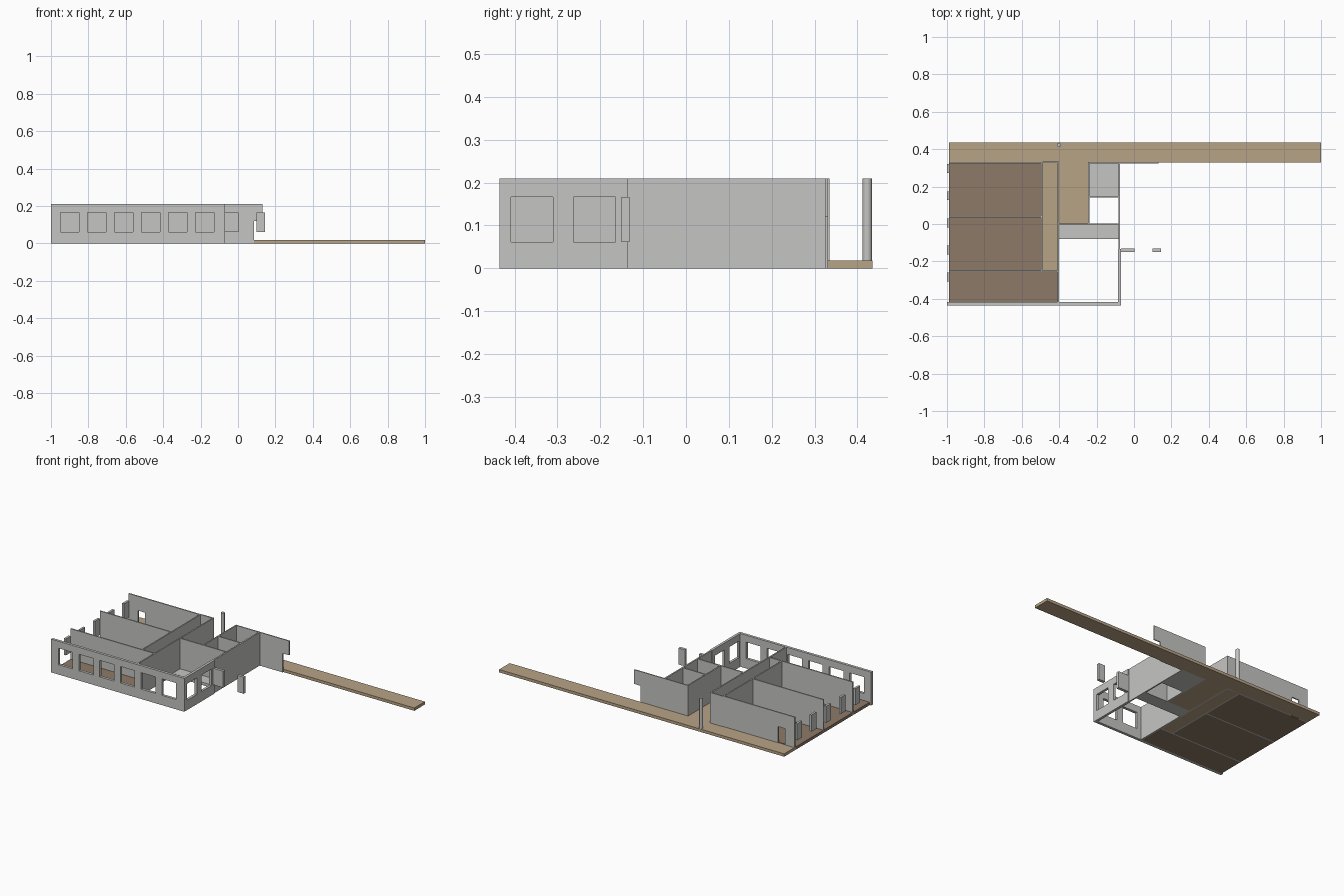
import bpy
import bmesh

if "Cube" in bpy.data.objects:
    bpy.data.objects.remove(bpy.data.objects["Cube"], do_unlink=True)


def material(name, rgb):
    m = bpy.data.materials.new(name)
    m.use_nodes = True
    m.diffuse_color = (*rgb, 1)
    m.node_tree.nodes["Principled BSDF"].inputs["Base Color"].default_value = (*rgb, 1)
    return m


GREY = material("wall grey", (0.56, 0.56, 0.55))
TAN = material("walkway tan", (0.48, 0.37, 0.24))
BROWN = material("room floor brown", (0.27, 0.195, 0.14))
HEIGHT = 0.21
FLOOR = 0.018
THIN = 0.008
SILL, LINTEL, DOOR_TOP = 0.062, 0.166, 0.12


def finish(name, bm, mat):
    bmesh.ops.recalc_face_normals(bm, faces=bm.faces)
    mesh = bpy.data.meshes.new(name)
    bm.to_mesh(mesh)
    bm.free()
    mesh.materials.append(mat)
    obj = bpy.data.objects.new(name, mesh)
    bpy.context.collection.objects.link(obj)
    return obj


def box(name, x, y, z, mat):
    bm = bmesh.new()
    bmesh.ops.create_cube(bm, size=1)
    for v in bm.verts:
        v.co = [lim[int(c > 0)] for c, lim in zip(v.co, (x, y, z))]
    return finish(name, bm, mat)


def wall(name, axis, span, side, holes=()):
    """Upright wall along an axis; side is its thickness range, holes are (a, b, low, high)."""
    us = sorted({*span, *(u for h in holes for u in h[:2])})
    zs = sorted({0, HEIGHT, *(z for h in holes for z in h[2:])})
    bm = bmesh.new()

    def point(u, z):
        return (u, side[0], z) if axis == "x" else (side[0], u, z)

    for a, b in zip(us, us[1:]):
        for low, high in zip(zs, zs[1:]):
            u, z = (a + b) / 2, (low + high) / 2
            if any(h[0] < u < h[1] and h[2] < z < h[3] for h in holes):
                continue
            corners = ((a, low), (b, low), (b, high), (a, high))
            bm.faces.new([bm.verts.new(point(*c)) for c in corners])
    bmesh.ops.remove_doubles(bm, verts=bm.verts, dist=0.0001)
    out = bmesh.ops.extrude_face_region(bm, geom=bm.faces[:])
    depth = side[1] - side[0]
    shift = (0, depth, 0) if axis == "x" else (depth, 0, 0)
    moved = [g for g in out["geom"] if isinstance(g, bmesh.types.BMVert)]
    bmesh.ops.translate(bm, verts=moved, vec=shift)
    bmesh.ops.dissolve_limit(bm, angle_limit=0.01, verts=bm.verts, edges=bm.edges)
    return finish(name, bm, GREY)


def partition(name, axis, span, centre, holes=()):
    return wall(name, axis, span, (centre - THIN / 2, centre + THIN / 2), holes)


# Floors
Z = (0, FLOOR)
box("front_room_floor", (-0.99, -0.409), (-0.418, -0.256), Z, BROWN)
box("middle_room_floor", (-0.99, -0.497), (-0.248, 0.036), Z, BROWN)
box("back_room_floor", (-0.99, -0.497), (0.044, 0.324), Z, BROWN)
box("corridor_floor", (-0.489, -0.409), (-0.248, 0.33), Z, TAN)
box("lobby_floor", (-0.409, -0.246), (0.004, 0.33), Z, TAN)
box("long_walkway", (-0.99, 1.0), (0.33, 0.435), Z, TAN)
box("store_floor", (-0.238, -0.084), (0.15, 0.325), Z, GREY)
box("passage_floor", (-0.401, -0.084), (-0.08, -0.004), Z, GREY)

# Outer walls with windows and doors
front_windows = [(-0.95 + i * 0.1445, -0.85 + i * 0.1445, SILL, LINTEL) for i in range(6)]
wall("front_wall", "x", (-1.0, -0.07), (-0.435, -0.418), front_windows)
side_windows = [(y, y + 0.098, SILL, LINTEL) for y in (-0.408, -0.263)]
wall("left_front_wall", "y", (-0.418, -0.135), (-0.086, -0.07), side_windows)
wall("left_back_wall", "y", (-0.135, 0.325), (-0.084, -0.075))
wall("entrance_wall", "x", (-0.246, 0.13), (0.324, 0.331), [(0.085, 0.13, 0, DOOR_TOP)])
partition("back_room_wall", "x", (-0.99, -0.489), 0.328, [(-0.925, -0.875, 0, DOOR_TOP)])
partition("corridor_end_wall", "x", (-0.489, -0.401), 0.331)

# Inner partitions
partition("middle_back_partition", "x", (-0.99, -0.489), 0.04)
partition("front_middle_partition", "x", (-0.99, -0.401), -0.252)
partition("corridor_right_partition", "y", (-0.252, 0.328), -0.493)
partition("corridor_left_partition", "y", (-0.418, 0.328), -0.405)
partition("hall_partition", "x", (-0.405, -0.08), 0.0)
partition("lobby_partition", "y", (0.0, 0.325), -0.242)
partition("store_partition", "x", (-0.242, -0.08), 0.147)

# Raised window panels along the open right side
PANEL = (SILL, LINTEL)
for i in range(5):
    y = 0.296 - i * 0.145
    box(f"right_panel_{i + 1}", (-1.0, -0.986), (y - 0.024, y + 0.024), PANEL, GREY)
box("left_panel_inner", (-0.07, 0.002), (-0.15, -0.132), PANEL, GREY)
box("left_panel_outer", (0.1, 0.145), (-0.15, -0.132), PANEL, GREY)

# Round walkway post
bm = bmesh.new()
bmesh.ops.create_cone(bm, cap_ends=True, segments=32, radius1=0.011, radius2=0.011,
                      depth=HEIGHT - FLOOR)
bmesh.ops.translate(bm, verts=bm.verts, vec=(-0.402, 0.423, (HEIGHT + FLOOR) / 2))
post = finish("walkway_post", bm, GREY)
for p in post.data.polygons:
    p.use_smooth = len(p.vertices) == 4
